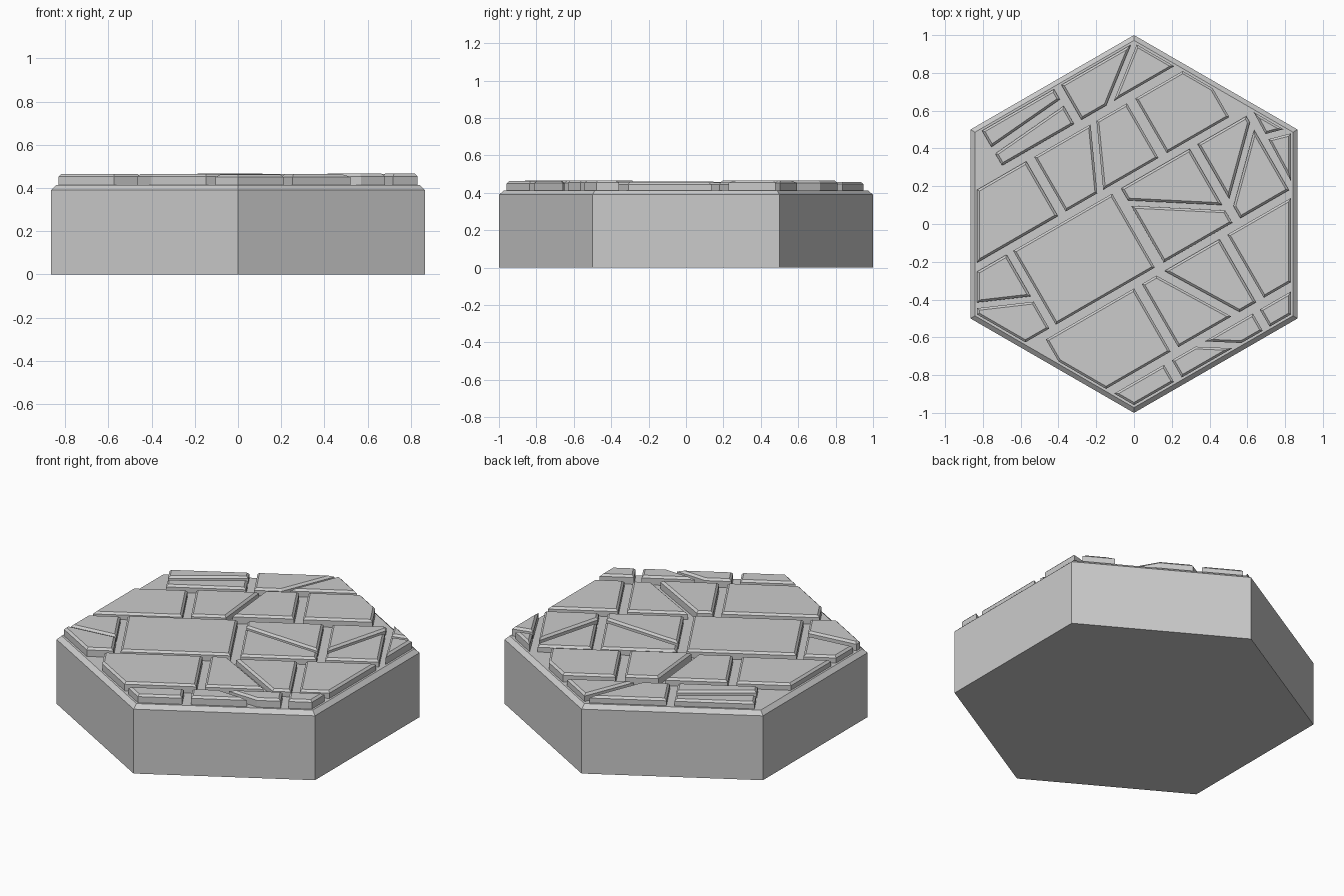
import bpy, bmesh, random
from math import cos, sin, pi
from mathutils import Vector

if "Cube" in bpy.data.objects:
    bpy.data.objects.remove(bpy.data.objects["Cube"])

random.seed(4)
U = Vector((cos(pi / 6), sin(pi / 6)))      # direction of the paving rows
V = Vector((-U.y, U.x))
RIM = 0.83                                  # distance from centre to the outer stone edges
BED, BEVEL = 0.413, 0.012


def make_object(name, bm):
    bmesh.ops.recalc_face_normals(bm, faces=bm.faces)
    mesh = bpy.data.meshes.new(name)
    bm.to_mesh(mesh)
    bm.free()
    ob = bpy.data.objects.new(name, mesh)
    bpy.context.collection.objects.link(ob)


def loft(bm, rings):
    """Closed solid through rings of (polygon, z)."""
    loops = [[bm.verts.new((p.x, p.y, z)) for p in poly] for poly, z in rings]
    bm.faces.new(loops[0][::-1])
    bm.faces.new(loops[-1])
    n = len(loops[0])
    for a, b in zip(loops, loops[1:]):
        for i in range(n):
            j = (i + 1) % n
            bm.faces.new((a[i], a[j], b[j], b[i]))


def clip(poly, normal, d):
    """Keep the part of a polygon where p . normal <= d."""
    out = []
    for p, q in zip(poly, poly[1:] + poly[:1]):
        a, b = p.dot(normal) - d, q.dot(normal) - d
        if a <= 0:
            out.append(p)
        if a * b < 0:
            out.append(p.lerp(q, a / (a - b)))
    return [p for i, p in enumerate(out) if (p - out[i - 1]).length > 0.015]


def inset(poly, w):
    out = []
    for i, p in enumerate(poly):
        a = (p - poly[i - 1]).normalized()
        b = (poly[(i + 1) % len(poly)] - p).normalized()
        na, nb = Vector((-a.y, a.x)), Vector((-b.y, b.x))
        out.append(p + (na + nb) * w / (1 + na.dot(nb)))
    return out


def hexagon(r):
    return [Vector((r * sin(k * pi / 3), -r * cos(k * pi / 3))) for k in range(6)]


# Hexagonal base with chamfered rim
bm = bmesh.new()
loft(bm, [(hexagon(1), 0), (hexagon(1), 0.39), (hexagon(0.972), BED)])
make_object("hex_base", bm)

# Rows: (v low, v high, [(u low, u high, crack (u, v, u, v, gap) or None)])
ROWS = [
    (0.617, 0.9, [(-0.45, -0.01, (-0.45, 0.71, 0, 0.748, 0.04)),
                  (0.035, 0.7, (0.2, 0.61, 0.483, 0.83, 0.028))]),
    (0.238, 0.572, [(-1, -0.328, None),
                    (-0.28, 0.287, (0.082, 0.57, -0.068, 0.24, 0.033)),
                    (0.338, 0.72, None)]),
    (-0.255, 0.197, [(-1, -0.665, (-0.929, 0.04, -0.666, -0.074, 0.03)),
                     (-0.625, -0.02, None),
                     (0.035, 0.454, (0.028, 0.112, 0.473, -0.175, 0.028)),
                     (0.503, 0.8, (0.797, 0.133, 0.497, -0.165, 0.032)),
                     (0.833, 1.1, (0.819, 0.055, 0.948, 0.02, 0.03))]),
    (-0.682, -0.296, [(-0.71, -0.17, None),
                      (-0.123, 0.352, (-0.01, -0.295, 0.228, -0.685, 0.042)),
                      (0.4, 1, None)]),
    (-0.9, -0.725, [(-0.6, -0.235, None),
                    (-0.187, 0.308, (-0.015, -0.725, 0.142, -0.825, 0.03)),
                    (0.35, 0.7, None)]),
]

# Paving stones, cropped to the hexagon and split by cracks
bm = bmesh.new()
for v0, v1, blocks in ROWS:
    for u0, u1, crack in blocks:
        poly = [U * u + V * v for u, v in ((u0, v0), (u1, v0), (u1, v1), (u0, v1))]
        for k in range(6):
            poly = clip(poly, Vector((cos(k * pi / 3), sin(k * pi / 3))), RIM)
        pieces = [poly]
        if crack:
            a = U * crack[0] + V * crack[1]
            b = U * crack[2] + V * crack[3]
            d = (b - a).normalized()
            n = Vector((-d.y, d.x))
            pieces = [clip(poly, s, a.dot(s) - crack[4] / 2) for s in (n, -n)]
        for piece in pieces:
            if len(piece) < 3:
                continue
            top = random.uniform(0.452, 0.468)
            loft(bm, [(piece, 0.395), (piece, top - BEVEL), (inset(piece, BEVEL), top)])
make_object("paving_stones", bm)
